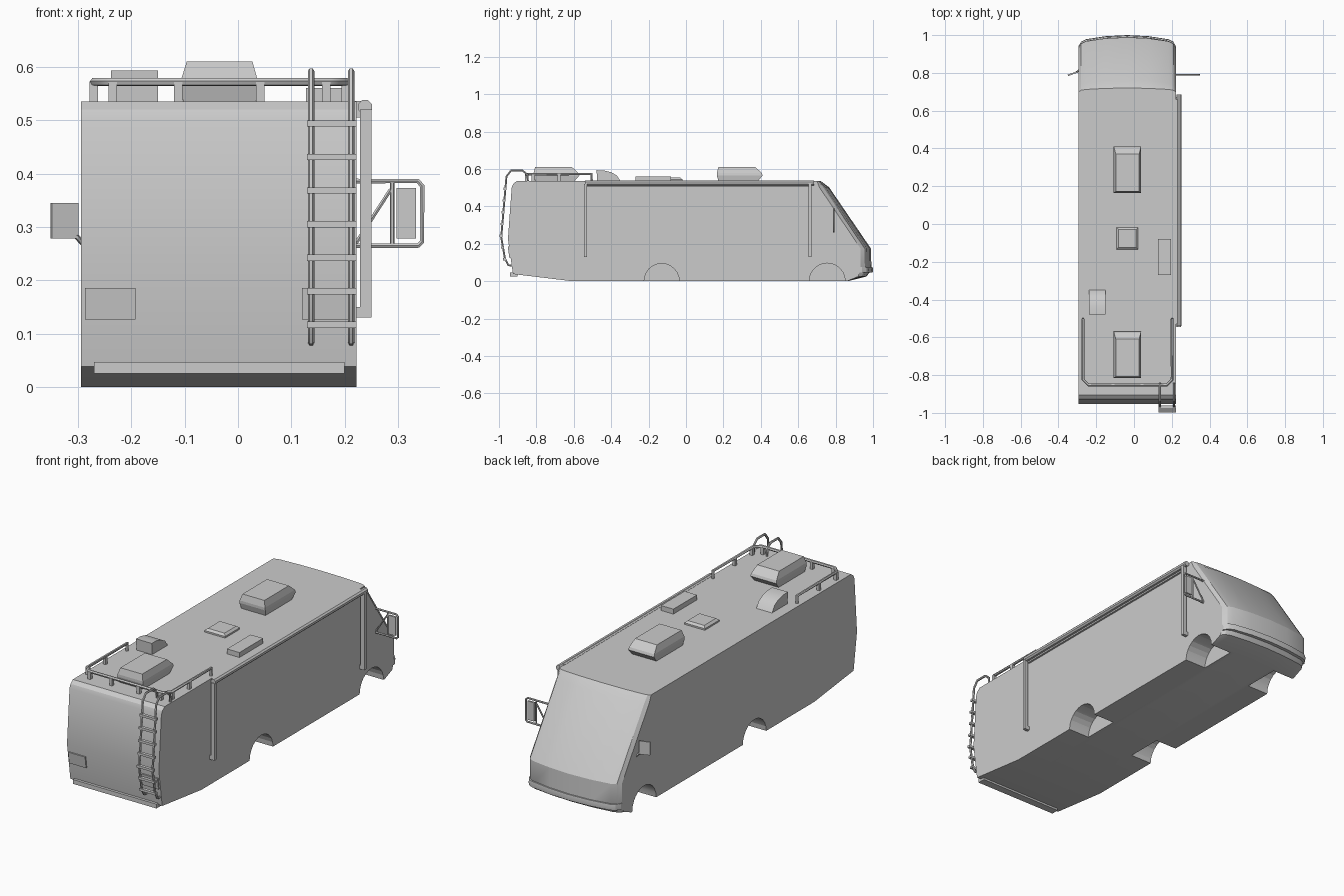
import bpy, bmesh, math
from mathutils import Vector

cube = bpy.data.objects.get("Cube")
if cube:
    bpy.data.objects.remove(cube, do_unlink=True)

grey = bpy.data.materials.new("plain_grey")
grey.use_nodes = True
grey.diffuse_color = (0.6, 0.6, 0.6, 1)
grey.node_tree.nodes["Principled BSDF"].inputs["Base Color"].default_value = (0.6, 0.6, 0.6, 1)

LEFT, RIGHT, ROOF = -0.294, 0.222, 0.535


def activate(ob):
    bpy.ops.object.select_all(action='DESELECT')
    ob.select_set(True)
    bpy.context.view_layer.objects.active = ob


def finish(name, bm, smooth=False):
    bmesh.ops.recalc_face_normals(bm, faces=bm.faces)
    me = bpy.data.meshes.new(name)
    bm.to_mesh(me)
    bm.free()
    ob = bpy.data.objects.new(name, me)
    bpy.context.collection.objects.link(ob)
    me.materials.append(grey)
    if smooth:
        activate(ob)
        bpy.ops.object.shade_smooth_by_angle(angle=math.radians(28))
    return ob


def loft(name, rings, smooth=False):
    """Skin a row of matching closed rings and cap both ends."""
    bm = bmesh.new()
    vs = [[bm.verts.new(p) for p in ring] for ring in rings]
    for a, b in zip(vs, vs[1:]):
        for i in range(len(a)):
            j = (i + 1) % len(a)
            bm.faces.new((a[i], a[j], b[j], b[i]))
    bm.faces.new(vs[0])
    bm.faces.new(vs[-1])
    return finish(name, bm, smooth)


def extrude_x(name, x0, x1, profile, smooth=False):
    return loft(name, [[(x, y, z) for y, z in profile] for x in (x0, x1)], smooth)


def rect(x0, x1, y0, y1, z):
    return [(x0, y0, z), (x1, y0, z), (x1, y1, z), (x0, y1, z)]


def box(name, x0, x1, y0, y1, z0, z1):
    return loft(name, [rect(x0, x1, y0, y1, z) for z in (z0, z1)])


def tube(name, points, radius, closed=False):
    cu = bpy.data.curves.new(name, 'CURVE')
    cu.dimensions = '3D'
    cu.bevel_depth = radius
    cu.bevel_resolution = 1
    cu.use_fill_caps = True
    sp = cu.splines.new('POLY')
    sp.points.add(len(points) - 1)
    for p, co in zip(sp.points, points):
        p.co = (*co, 1)
    sp.use_cyclic_u = closed
    ob = bpy.data.objects.new(name, cu)
    bpy.context.collection.objects.link(ob)
    cu.materials.append(grey)
    activate(ob)
    bpy.ops.object.convert(target='MESH')
    bpy.ops.object.shade_smooth_by_angle(angle=math.radians(50))


# Body: side profile (y, z, setback at the corners) bowed across the nose
profile = [(-0.925, 0.038, 0), (-0.952, 0.225, 0), (-0.932, 0.5, 0), (-0.924, 0.52, 0),
           (-0.905, ROOF, 0), (0.72, ROOF, 0.02), (0.765, 0.502, 0.052),
           (0.988, 0.175, 0.055), (0.992, 0.06, 0.06), (0.965, 0.025, 0.045),
           (0.865, 0, 0.005), (-0.61, 0, 0)]
stations = [(LEFT, 1), (-0.28, 0.6), (-0.255, 0.38), (-0.15, 0.1), (-0.036, 0)]
stations += [(LEFT + RIGHT - x, k) for x, k in stations[-2::-1]]
body = loft("body", [[(x, y - k * s, z) for y, z, s in profile] for x, k in stations], True)

# Wheel wells cut into both sides
for y, r in ((-0.13, 0.094), (0.755, 0.096)):
    for x0, x1 in ((LEFT - 0.1, LEFT + 0.12), (RIGHT - 0.12, RIGHT + 0.1)):
        ring = [(y + r * math.cos(i * math.tau / 24), r * math.sin(i * math.tau / 24))
                for i in range(24)]
        cutter = extrude_x("wheel_well_cutter", x0, x1, ring)
        cutter.hide_render = True
        mod = body.modifiers.new("well", 'BOOLEAN')
        mod.operation = 'DIFFERENCE'
        mod.solver = 'EXACT'
        mod.object = cutter
        activate(body)
        bpy.ops.object.modifier_apply(modifier=mod.name)
        bpy.data.objects.remove(cutter, do_unlink=True)
activate(body)
bpy.ops.object.shade_smooth_by_angle(angle=math.radians(28))

# Bumpers
front_ring = [(0.965, 0.045), (0.998, 0.045), (1.0, 0.06), (0.998, 0.075), (0.965, 0.075)]
loft("front_bumper", [[(x, y - k * 0.058, z) for y, z in front_ring] for x, k in stations], True)
box("rear_bumper", -0.27, 0.2, -0.94, -0.9, 0.025, 0.047)

# Rear lamp plates
for name, x in (("rear_lamp_right", -0.287), ("rear_lamp_left", 0.12)):
    extrude_x(name, x, x + 0.095,
              [(-0.945, 0.127), (-0.953, 0.186), (-0.935, 0.186), (-0.93, 0.127)])

# Roof air conditioners: flared shell with a sloped front
for name, y in (("front_air_conditioner", 0.165), ("rear_air_conditioner", -0.815)):
    loft(name, [rect(-0.102, 0.032, y + 0.01, y + 0.215, ROOF - 0.005),
                rect(-0.108, 0.038, y, y + 0.245, 0.565),
                rect(-0.106, 0.036, y, y + 0.24, 0.578),
                rect(-0.096, 0.027, y + 0.008, y + 0.205, 0.61)])

# Roof vents
loft("square_vent", [rect(-0.093, 0.022, -0.135, -0.018, ROOF - 0.005),
                     rect(-0.093, 0.022, -0.135, -0.018, 0.543),
                     rect(-0.082, 0.011, -0.124, -0.029, 0.553)])
box("long_vent", 0.127, 0.197, -0.27, -0.08, ROOF - 0.005, 0.56)
extrude_x("domed_vent", -0.238, -0.15,
          [(-0.475, 0.53), (-0.478, 0.593), (-0.44, 0.592), (-0.4, 0.582),
           (-0.37, 0.565), (-0.347, 0.53)], True)

# Roof rail and posts
xl, xr, yb, yf, zr = -0.27, 0.202, -0.853, -0.505, 0.572
tube("roof_rail", [(xl, yf, ROOF), (xl, yf, zr), (xl, yb + 0.03, zr), (xl + 0.03, yb, zr),
                   (xr - 0.03, yb, zr), (xr, yb + 0.03, zr), (xr, yf, zr), (xr, yf, ROOF)], 0.008)
posts = [(x, y) for x in (xl, xr) for y in (-0.68, yb + 0.035)]
posts += [(x, yb) for x in (-0.235, -0.112, 0.042, 0.165)]
for x, y in posts:
    box("rail_post", x - 0.008, x + 0.008, y - 0.008, y + 0.008, ROOF - 0.005, zr)

# Rear ladder
path = [(-0.92, 0.082), (-0.95, 0.085), (-0.968, 0.12), (-0.988, 0.235), (-0.96, 0.56),
        (-0.935, 0.592), (-0.875, 0.592), (-0.848, 0.57), (-0.845, 0.53)]
for x in (0.137, 0.212):
    tube("ladder_rail", [(x, y, z) for y, z in path], 0.006)
for i in range(7):
    z = 0.117 + i * 0.0628
    y = -0.968 - (z - 0.12) * 0.174 if z < 0.235 else -0.988 + (z - 0.235) * 0.086
    box("ladder_rung", 0.129, 0.222, y - 0.01, y + 0.006, z - 0.006, z + 0.006)

# Awning roll and its arms
roll = [(0.238 + 0.014 * math.cos(a), 0.525 + 0.014 * math.sin(a))
        for a in (math.pi / 8 + i * math.pi / 4 for i in range(8))]
loft("awning_roll", [[(x, y, z) for x, z in roll] for y in (-0.54, 0.685)], True)
box("awning_rail", RIGHT - 0.003, 0.232, -0.53, 0.66, 0.505, 0.536)
for y in (-0.537, 0.664):
    box("awning_arm", 0.229, 0.25, y - 0.008, y + 0.008, 0.13, 0.52)
    box("awning_arm_foot", RIGHT - 0.003, 0.235, y - 0.008, y + 0.008, 0.13, 0.15)

# Left mirror: tube frame with a brace, on a single plane
ym = 0.79
frame = [(0.215, 0.386), (0.337, 0.386), (0.345, 0.377), (0.345, 0.272), (0.338, 0.265), (0.215, 0.265)]
tube("left_mirror_frame", [(x, ym, z) for x, z in frame], 0.005)
tube("left_mirror_upright", [(0.289, ym, 0.265), (0.289, ym, 0.386)], 0.004)
tube("left_mirror_brace", [(0.218, ym, 0.265), (0.286, ym, 0.37)], 0.004)
box("left_mirror", 0.297, 0.334, ym - 0.005, ym + 0.005, 0.278, 0.373)

# Right mirror: angled plate on a short arm
a, b = Vector((-0.35, 0.787, 0)), Vector((-0.3, 0.805, 0))
n = Vector((0.018, -0.05, 0)).normalized() * 0.004
loft("right_mirror", [[p + Vector((0, 0, z)) for p in (a - n, b - n, b + n, a + n)]
                      for z in (0.278, 0.345)])
tube("right_mirror_arm", [(-0.29, 0.815, 0.268), (-0.305, 0.803, 0.285)], 0.005)
